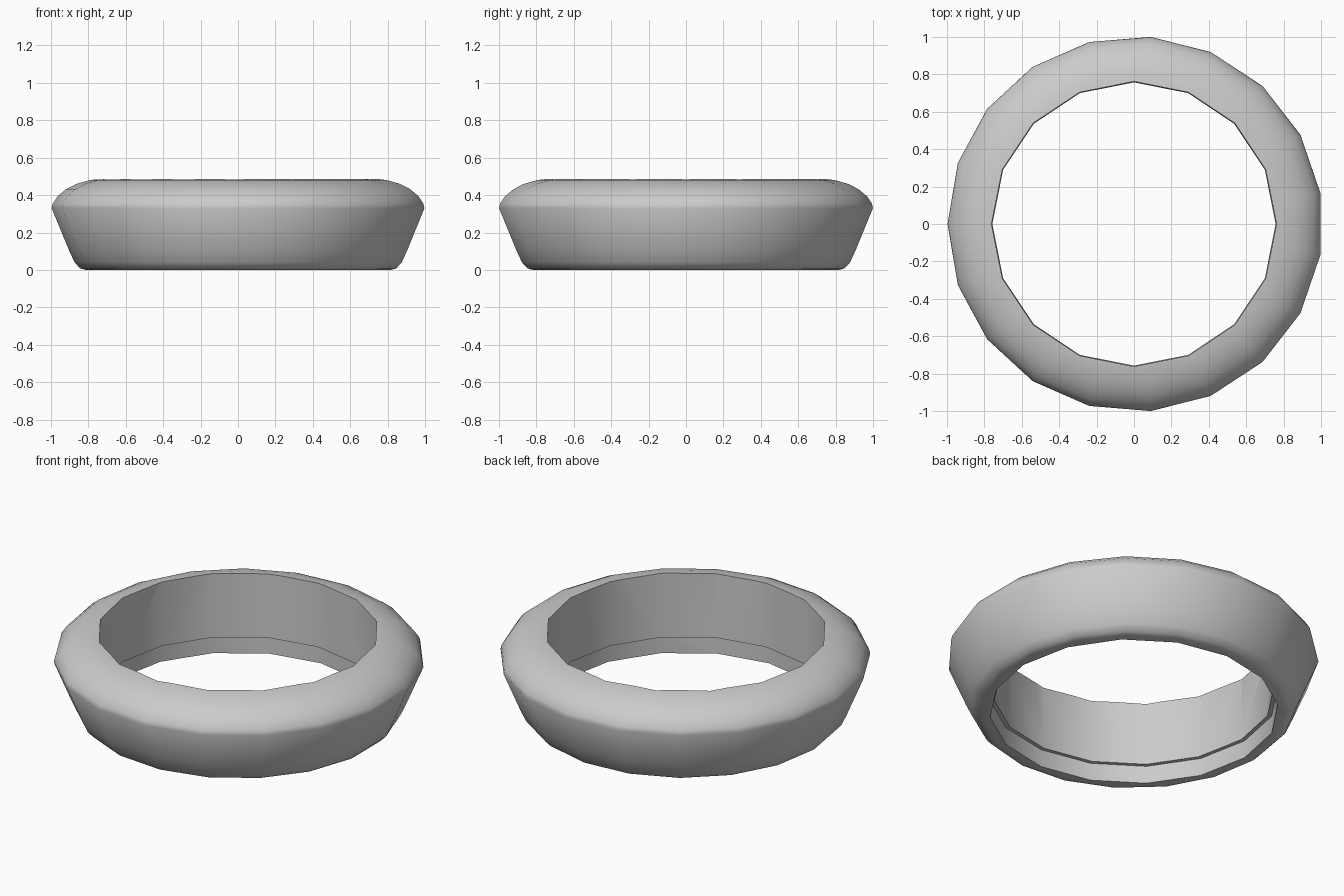
import bpy
import bmesh
from math import cos, sin, pi, radians

if "Cube" in bpy.data.objects:
    bpy.data.objects.remove(bpy.data.objects["Cube"])


def lathe(name, profile, sides, start, cx=0.0):
    """Closed solid of revolution from (radius, z) points, bottom to top."""
    bm = bmesh.new()
    rings = []
    for r, z in profile:
        angles = [start + 2 * pi * i / sides for i in range(sides)]
        rings.append([bm.verts.new((cx + r * cos(a), r * sin(a), z)) for a in angles])
    for low, high in zip(rings, rings[1:]):
        for i in range(sides):
            j = (i + 1) % sides
            bm.faces.new((low[i], low[j], high[j], high[i]))
    bm.faces.new(rings[0][::-1])
    bm.faces.new(rings[-1])
    mesh = bpy.data.meshes.new(name)
    bm.to_mesh(mesh)
    bm.free()
    obj = bpy.data.objects.new(name, mesh)
    bpy.context.collection.objects.link(obj)
    return obj


# Outer body: 19-sided, rounded shoulder and tapering wall
body = lathe("ring_body", [
    (0.82, 0.0), (0.85, 0.008), (0.88, 0.04), (0.91, 0.105), (1.003, 0.33),
    (0.997, 0.355), (0.97, 0.395), (0.925, 0.432), (0.87, 0.46),
    (0.80, 0.48), (0.71, 0.491)], 19, pi, 0.007)

# Stepped 16-sided bore: wider at the bottom, with a small ledge
bore = lathe("bore_cutter", [
    (0.78, -0.1), (0.78, 0.105), (0.757, 0.105), (0.763, 0.6)], 16, 0.0)
bore.hide_render = True
bore.hide_viewport = False

cut = body.modifiers.new("bore", 'BOOLEAN')
cut.operation = 'DIFFERENCE'
cut.solver = 'EXACT'
cut.object = bore

# Apply the cut, then remove the cutter
bpy.context.view_layer.objects.active = body
body.select_set(True)
bpy.ops.object.modifier_apply(modifier=cut.name)
bpy.data.objects.remove(bore)

# Smooth curved surfaces, crisp bore edges
bpy.ops.object.shade_smooth_by_angle(angle=radians(50))
